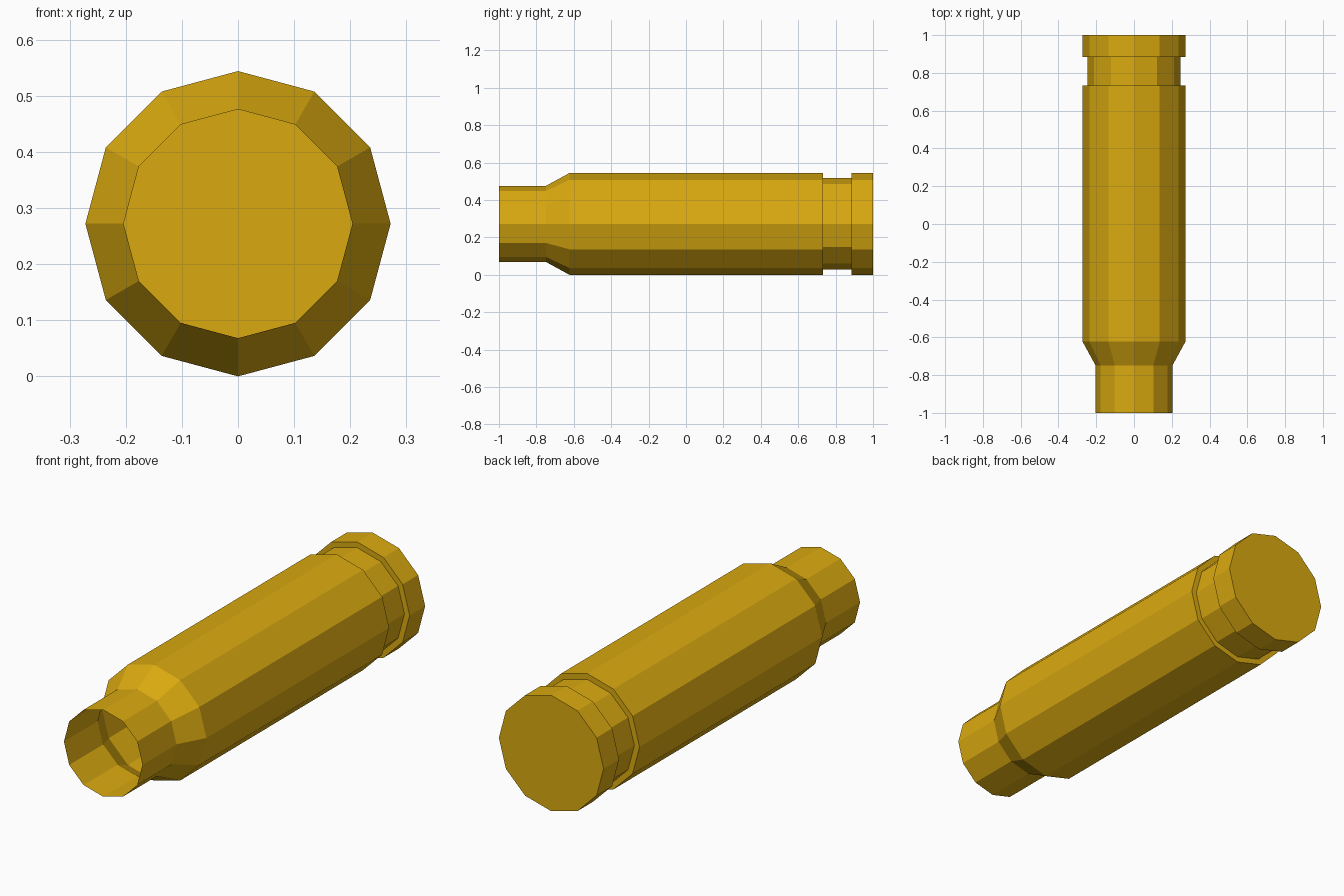
import bpy
import bmesh
from math import sin, cos, tau

cube = bpy.data.objects.get("Cube")
if cube:
    bpy.data.objects.remove(cube, do_unlink=True)

SIDES = 12
BODY, NECK, GROOVE = 0.272, 0.204, 0.245

# One brass colour
brass = bpy.data.materials.new("brass")
brass.use_nodes = True
colour = (0.70, 0.40, 0.005, 1.0)
brass.diffuse_color = colour
brass.node_tree.nodes["Principled BSDF"].inputs["Base Color"].default_value = colour

# Profile from the open mouth to the closed base: (y, radius)
profile = [
    (-1.0, NECK), (-0.748, NECK),       # neck
    (-0.623, BODY), (0.733, BODY),      # shoulder and body
    (0.733, GROOVE), (0.885, GROOVE),   # extractor groove
    (0.885, BODY), (1.0, BODY),         # rim
]

bm = bmesh.new()
rings = []
for y, r in profile:
    angles = [tau * i / SIDES for i in range(SIDES)]
    rings.append([bm.verts.new((r * sin(a), y, BODY + r * cos(a))) for a in angles])

# Thin walls between rings, facing outward
for front, back in zip(rings, rings[1:]):
    for i in range(SIDES):
        j = (i + 1) % SIDES
        bm.faces.new((front[i], back[i], back[j], front[j]))

# Flat closed base
bm.faces.new(list(reversed(rings[-1])))
bm.normal_update()
base = next(f for f in bm.faces if len(f.verts) == SIDES)
if base.normal.y < 0:
    base.normal_flip()
for f in bm.faces:
    if f is base or len(f.verts) != 4:
        continue
bmesh.ops.recalc_face_normals(bm, faces=bm.faces[:])

mesh = bpy.data.meshes.new("cartridge_case")
bm.to_mesh(mesh)
bm.free()
mesh.materials.append(brass)
case = bpy.data.objects.new("cartridge_case", mesh)
bpy.context.collection.objects.link(case)
